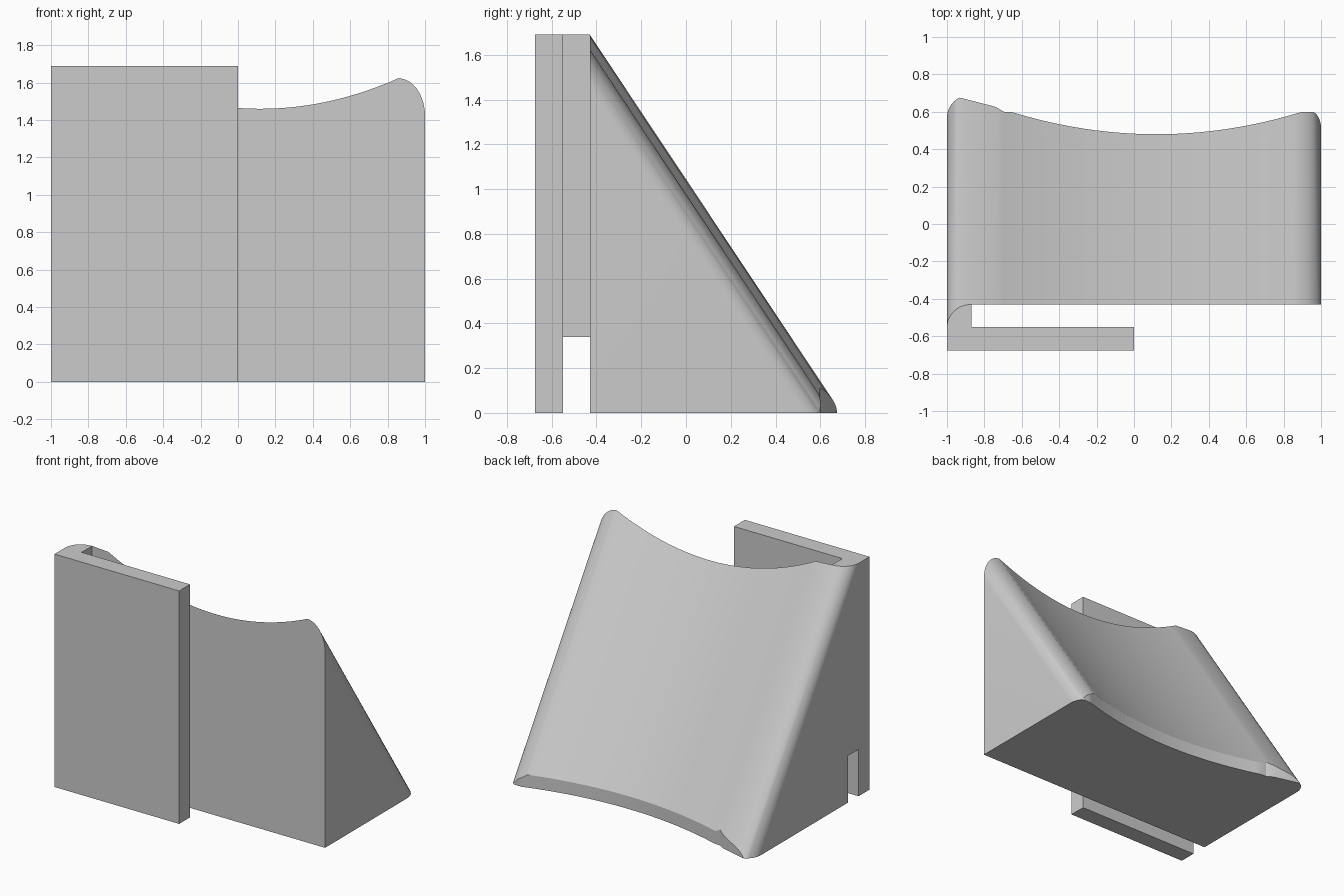
import bpy, bmesh, math

if "Cube" in bpy.data.objects:
    bpy.data.objects.remove(bpy.data.objects["Cube"])

TOP, FRONT, FACE, PLATE_BACK = 1.69, -0.675, -0.43, -0.55
SLOPE = 1.503
END_L, END_R = -0.87, 0.86        # where the rounded ridges begin

grey = bpy.data.materials.new("light grey")
grey.diffuse_color = (0.6, 0.6, 0.6, 1)
grey.use_nodes = True
grey.node_tree.nodes["Principled BSDF"].inputs["Base Color"].default_value = grey.diffuse_color


def rounded(x, start, end, low, high):
    """Quarter ellipse falling from high at start to low at end."""
    t = min(1, abs((x - start) / (end - start)))
    return low + (high - low) * math.sqrt(max(0, 1 - t * t))


def slope_height(x):
    """Height of the sloped surface above the front face of the wedge."""
    if x < END_L:
        return rounded(x, END_L, -1, 1.505, TOP)
    if x > END_R:
        return rounded(x, END_R, 1, 1.42, 1.622)
    if x < -0.74:
        return TOP - 0.004 * (x - END_L) / (-0.74 - END_L)
    return 1.46 + 0.300 * (x - 0.12) ** 2


def toe_depth(x):
    """Back edge of the upright strip along the bottom."""
    if x < -0.94:
        return rounded(x, -0.94, -1, 0.565, 0.678)
    if x > 0.95:
        return rounded(x, 0.95, 1, 0.517, 0.60)
    if x < -0.735:
        return 0.625 + 0.053 * (-0.735 - x) / 0.205
    return min(0.60, 0.48 + 0.198 * (x - 0.12) ** 2)


# Stations across the width, denser around the two ridges
xs = {-1.0, 1.0, END_L, END_R, -0.94, 0.95, -0.74}
for i in range(1, 12):
    a = math.pi / 2 * i / 12
    xs.add(END_L - (1 + END_L) * math.sin(a))
    xs.add(END_R + (1 - END_R) * math.sin(a))
for i in range(1, 36):
    xs.add(-0.74 + (END_R + 0.74) * i / 36)
xs = sorted(round(x, 4) for x in xs)


def section(x):
    """Side outline of the whole block at one station."""
    zt = slope_height(x)
    height = lambda y: zt - SLOPE * (y - FACE)
    yk = max(FACE - (TOP - zt) / SLOPE, PLATE_BACK + 0.002)
    yv = min(toe_depth(x), FACE + (zt - 0.004) / SLOPE)
    return [(FRONT, 0), (FRONT, TOP), (yk, TOP), (yk, min(TOP, height(yk))),
            (yv, height(yv)), (yv, 0)]


# Wedge holder: outlines joined side to side
bm = bmesh.new()
rings = [[bm.verts.new((x, y, z)) for y, z in section(x)] for x in xs]
for a, b in zip(rings, rings[1:]):
    for i in range(6):
        j = (i + 1) % 6
        bm.faces.new((a[i], a[j], b[j], b[i]))
bm.faces.new(rings[0])
bm.faces.new(rings[-1])
bmesh.ops.remove_doubles(bm, verts=bm.verts, dist=1e-5)
bmesh.ops.recalc_face_normals(bm, faces=bm.faces)
mesh = bpy.data.meshes.new("wedge_holder")
bm.to_mesh(mesh)
bm.free()
mesh.materials.append(grey)
holder = bpy.data.objects.new("wedge_holder", mesh)
bpy.context.collection.objects.link(holder)


def cut(name, lo, hi):
    """Subtract a box from the holder."""
    bpy.ops.mesh.primitive_cube_add(
        size=1, location=[(p + q) / 2 for p, q in zip(lo, hi)])
    box = bpy.context.object
    box.name = name
    box.scale = [q - p for p, q in zip(lo, hi)]
    box.hide_render = True
    box.hide_set(True)
    mod = holder.modifiers.new(name, 'BOOLEAN')
    mod.operation, mod.solver, mod.object = 'DIFFERENCE', 'EXACT', box
    bpy.context.view_layer.update()
    bpy.context.view_layer.objects.active = holder
    bpy.ops.object.modifier_apply(modifier=name)
    bpy.data.objects.remove(box)


# Gap behind the clip plate, open half of the front, and the lower side notch
cut("clip_gap", (END_L, PLATE_BACK, -0.5), (1.5, FACE, 2.5))
cut("open_front", (0, -1, -0.5), (1.5, PLATE_BACK + 0.05, 2.5))
cut("side_notch", (-1.5, PLATE_BACK, -0.5), (END_L + 0.1, FACE, 0.34))

bpy.ops.object.select_all(action='DESELECT')
holder.select_set(True)
bpy.context.view_layer.objects.active = holder
bpy.ops.object.shade_smooth_by_angle(angle=math.radians(25))
